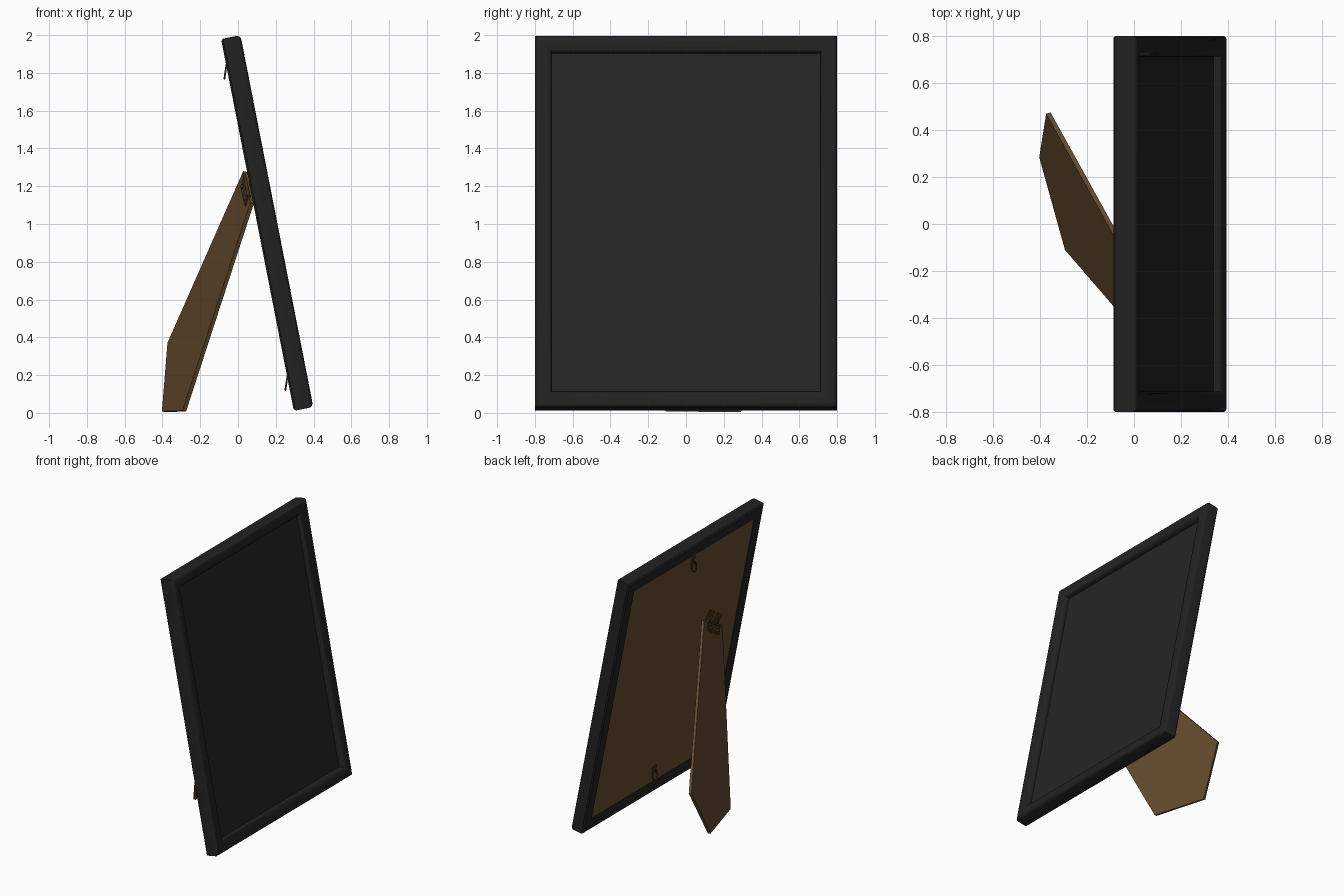
import bpy, bmesh, math
from mathutils import Matrix, Vector

if "Cube" in bpy.data.objects:
    bpy.data.objects.remove(bpy.data.objects["Cube"], do_unlink=True)


def material(name, colour):
    m = bpy.data.materials.new(name)
    m.use_nodes = True
    m.diffuse_color = (*colour, 1)
    m.node_tree.nodes["Principled BSDF"].inputs["Base Color"].default_value = (*colour, 1)
    return m


black = material("black frame", (0.016, 0.016, 0.016))
glass = material("dark panel", (0.018, 0.018, 0.018))
brown = material("brown board", (0.13, 0.072, 0.028))
metal = material("dark bronze", (0.06, 0.035, 0.015))


def basis(x, y, origin):
    x, y = Vector(x).normalized(), Vector(y).normalized()
    m = Matrix((x, y, x.cross(y))).transposed().to_4x4()
    m.translation = origin
    return m


# Frame space: x across, y up the panel, z out of the front, zero at the back
FRAME = basis((0, 1, 0), (-0.192, 0, 0.981), (0.103, 0, 0.995))
# Leg space: x along the hinge, y down the leg, z out of its back
LEG = basis((-0.116, 0.843, 0.523), (-0.3125, 0.469, -0.826), (0.05, -0.39, 1.195))
W, H, T = 0.8, 1.003, 0.105


def finish(bm, name, mat, matrix, smooth=False):
    bmesh.ops.recalc_face_normals(bm, faces=bm.faces[:])
    me = bpy.data.meshes.new(name)
    bm.to_mesh(me)
    bm.free()
    me.materials.append(mat)
    ob = bpy.data.objects.new(name, me)
    bpy.context.collection.objects.link(ob)
    ob.matrix_world = matrix
    if smooth:
        bpy.ops.object.select_all(action='DESELECT')
        ob.select_set(True)
        bpy.context.view_layer.objects.active = ob
        bpy.ops.object.shade_smooth_by_angle(angle=math.radians(40))
    return ob


def slab(name, outline, z0, z1, mat, matrix):
    bm = bmesh.new()
    face = bm.faces.new([bm.verts.new((x, y, z0)) for x, y in outline])
    new = bmesh.ops.extrude_face_region(bm, geom=[face])["geom"]
    bmesh.ops.translate(bm, vec=(0, 0, z1 - z0),
                        verts=[v for v in new if isinstance(v, bmesh.types.BMVert)])
    return finish(bm, name, mat, matrix)


def rect(w, h, cx=0, cy=0):
    return [(cx - w, cy - h), (cx + w, cy - h), (cx + w, cy + h), (cx - w, cy + h)]


def tube(name, points, radius, mat, matrix):
    cu = bpy.data.curves.new(name, 'CURVE')
    cu.dimensions = '3D'
    cu.bevel_depth, cu.bevel_resolution, cu.use_fill_caps = radius, 2, True
    sp = cu.splines.new('POLY')
    sp.points.add(len(points) - 1)
    for p, co in zip(sp.points, points):
        p.co = (*co, 1)
    cu.materials.append(mat)
    ob = bpy.data.objects.new(name, cu)
    bpy.context.collection.objects.link(ob)
    ob.matrix_world = matrix


# Mitred moulding: (inset, height) profile swept round four corners
profile = [(0, 0.01), (0, 0.085), (0.005, 0.096), (0.015, 0.103), (0.03, T),
           (0.06, 0.103), (0.078, 0.097), (0.087, 0.085), (0.089, 0.06),
           (0.089, 0.004), (0.08, 0), (0.01, 0)]
bm = bmesh.new()
rings = [[bm.verts.new((sx * (W - d), sy * (H - d), z)) for d, z in profile]
         for sx, sy in ((-1, -1), (1, -1), (1, 1), (-1, 1))]
n = len(profile)
for k in range(4):
    a, b = rings[k], rings[(k + 1) % 4]
    for i in range(n):
        j = (i + 1) % n
        bm.faces.new((a[i], a[j], b[j], b[i]))
finish(bm, "frame_moulding", black, FRAME, smooth=True)

# Front panel and backing board
slab("front_panel", rect(W - 0.085, H - 0.085), 0.035, 0.06, glass, FRAME)
slab("backing_board", rect(W - 0.085, H - 0.085), 0.008, 0.034, brown, FRAME)

# Pointed support leg
slab("support_leg", [(-0.16, 0), (0.16, 0), (0.343, 1.216), (0, 1.438), (-0.343, 1.216)],
     -0.016, 0.004, brown, LEG)

# Hinge: pin, leaf on the leg, two tabs on the board, screws
tube("hinge_pin", [(-0.11, -0.008, 0.008), (0.11, -0.008, 0.008)], 0.009, metal, LEG)
slab("hinge_leg_leaf", rect(0.1, 0.03, 0, 0.03), 0.004, 0.008, metal, LEG)
local = FRAME.inverted() @ LEG
hinge_at = local.translation
along = local.to_3x3() @ Vector((1, 0, 0))
along.z = 0
along.normalize()
up = Vector((0, 0, 1)).cross(along)
if up.y < 0:
    up.negate()
TABS = FRAME @ basis(along, up, (hinge_at.x, hinge_at.y, 0.008))
for side in (-1, 1):
    slab("hinge_board_tab", rect(0.04, 0.04, side * 0.06, 0.045), -0.006, 0.006, metal, TABS)
    for matrix, y, z in ((LEG, 0.035, 0.008), (TABS, 0.05, 0)):
        bm = bmesh.new()
        bmesh.ops.create_uvsphere(bm, u_segments=10, v_segments=6, radius=0.012)
        bmesh.ops.translate(bm, verts=bm.verts[:], vec=(side * 0.06, y, z))
        finish(bm, "hinge_screw", metal, matrix, smooth=True)

# Hanging loops at the top and bottom of the board
for cy in (0.84, -0.84):
    slab("hanger_plate", rect(0.018, 0.03, 0, cy + 0.03), 0.002, 0.01, metal, FRAME)
    loop = []
    for k in range(17):
        t = 2 * math.pi * k / 16
        rise = math.cos(t)
        loop.append((0.028 * math.sin(t), cy - 0.01 + 0.036 * rise, -0.01 + 0.013 * rise))
    tube("hanger_loop", loop, 0.005, metal, FRAME)
